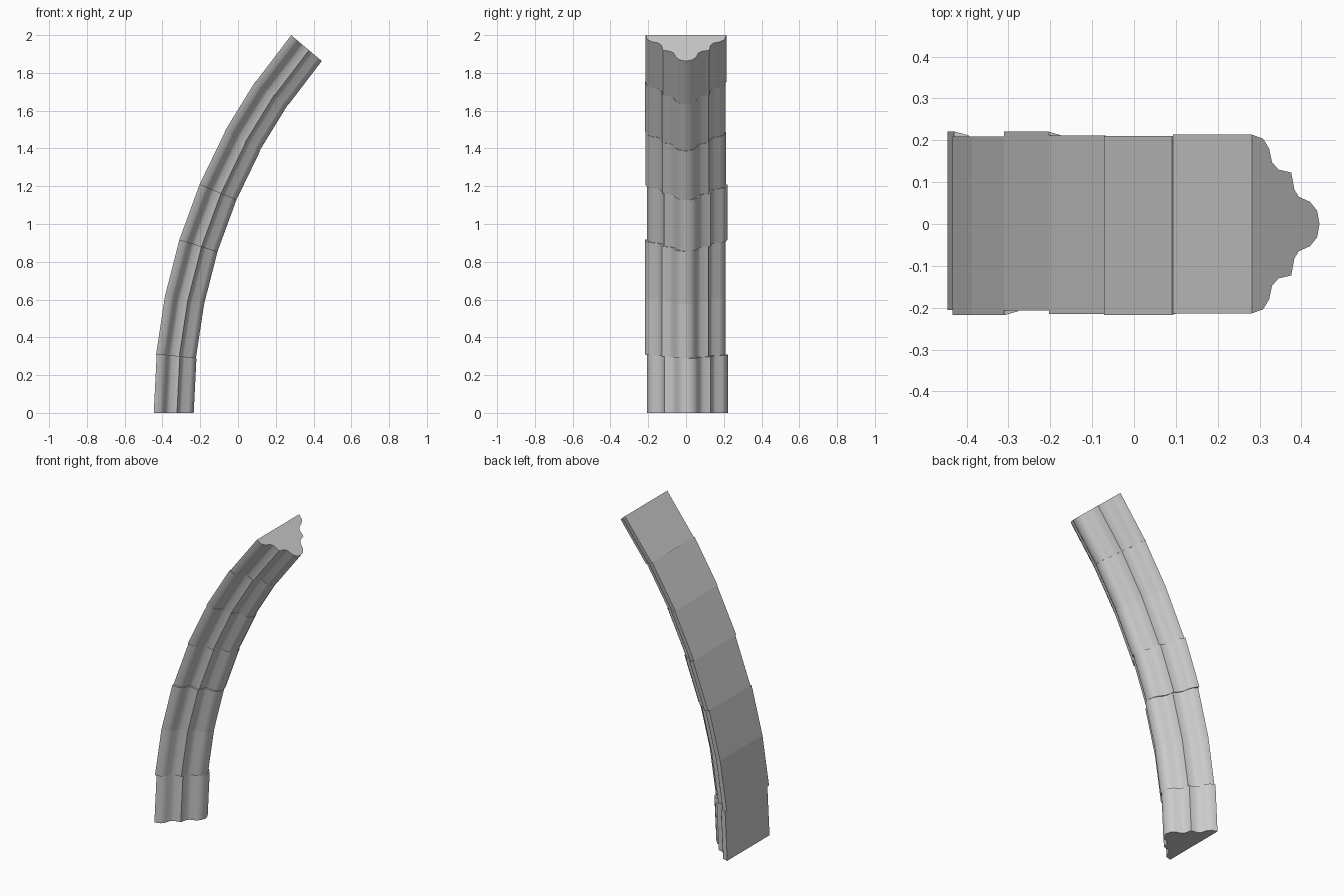
import bpy, bmesh, math

if "Cube" in bpy.data.objects:
    bpy.data.objects.remove(bpy.data.objects["Cube"])

R = 3.098                      # radius of the back (outer) face
STEP = math.radians(40.15) / 7
X0 = -0.446

# moulded rib section: (depth from the flat back, half width)
half = [(0, .2135), (.035, .204), (.054, .18), (.063, .148), (.083, .130),
        (.123, .123), (.133, .082), (.147, .065), (.182, .053), (.204, .032)]
profile = half + [(.2115, 0)] + [(d, -w) for d, w in reversed(half)]

# slight misalignment of each block: (sideways, outward)
offsets = [(.008, 0), (-.0045, .003), (-.0045, .003), (.007, .003),
           (-.002, .003), (-.0035, .006), (0, .003)]


def ring(bm, angle, side, out):
    verts = []
    for d, w in profile:
        r = R + out - d
        verts.append(bm.verts.new((X0 + R - r * math.cos(angle), w + side, r * math.sin(angle))))
    return verts


def rib_block(i, side, out):
    bm = bmesh.new()
    a = ring(bm, i * STEP, side, out)
    b = ring(bm, (i + 1) * STEP, side, out)
    n = len(a)
    for k in range(n):
        m = (k + 1) % n
        bm.faces.new((a[k], a[m], b[m], b[k]))
    bm.faces.new(a[::-1])
    bm.faces.new(b)
    bmesh.ops.recalc_face_normals(bm, faces=bm.faces[:])
    mesh = bpy.data.meshes.new(f"rib_block_{i + 1}")
    bm.to_mesh(mesh)
    bm.free()
    ob = bpy.data.objects.new(mesh.name, mesh)
    bpy.context.collection.objects.link(ob)
    return ob


# seven wedge blocks stacked along the arc
blocks = [rib_block(i, s, o) for i, (s, o) in enumerate(offsets)]

for ob in blocks:
    ob.select_set(True)
bpy.context.view_layer.objects.active = blocks[0]
bpy.ops.object.shade_smooth_by_angle(angle=math.radians(62))
